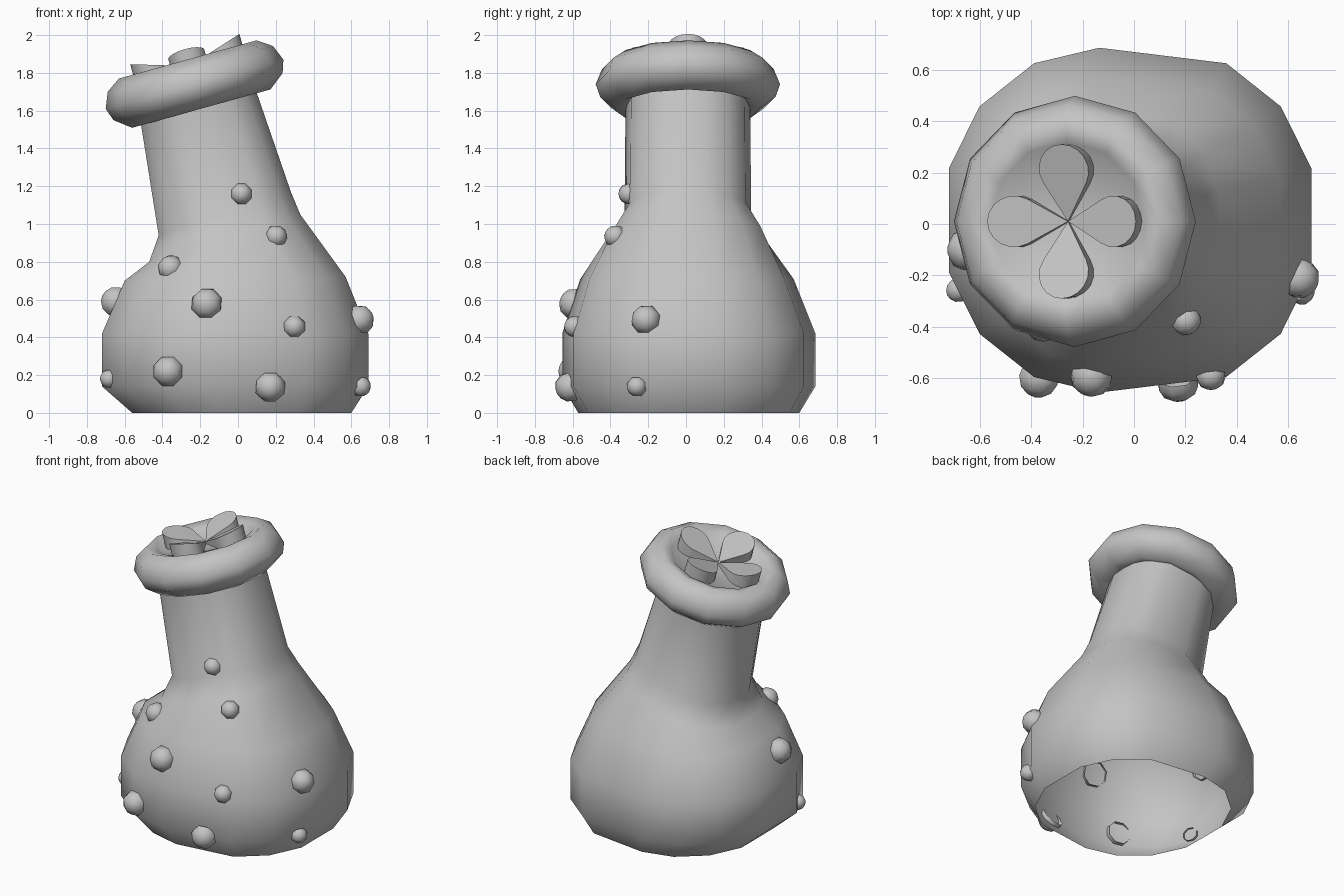
import bpy, math
from mathutils import Vector, Matrix
from mathutils.bvhtree import BVHTree

if "Cube" in bpy.data.objects:
    bpy.data.objects.remove(bpy.data.objects["Cube"])

grey = bpy.data.materials.new("plain grey")
grey.diffuse_color = (0.55, 0.55, 0.55, 1)
grey.use_nodes = True
grey.node_tree.nodes["Principled BSDF"].inputs["Base Color"].default_value = grey.diffuse_color


def make(name, verts, faces, matrix=None, angle=70):
    me = bpy.data.meshes.new(name)
    me.from_pydata([tuple(v) for v in verts], [], faces)
    if matrix:
        me.transform(matrix)
    me.materials.append(grey)
    me.update()
    ob = bpy.data.objects.new(name, me)
    bpy.context.collection.objects.link(ob)
    bpy.ops.object.select_all(action='DESELECT')
    ob.select_set(True)
    bpy.context.view_layer.objects.active = ob
    bpy.ops.object.shade_smooth_by_angle(angle=math.radians(angle))
    return ob


def loft(rings, cap=False):
    """Skin equal-length rings, listed from bottom to top."""
    n = len(rings[0])
    verts = [p for r in rings for p in r]
    faces = [(k * n + i, k * n + (i + 1) % n, (k + 1) * n + (i + 1) % n, (k + 1) * n + i)
             for k in range(len(rings) - 1) for i in range(n)]
    if cap:
        faces.append(tuple(range((len(rings) - 1) * n, len(rings) * n)))
    return verts, faces


def lathe(profile, n, phase=0.0):
    return loft([[(r * math.cos(phase + math.tau * i / n), r * math.sin(phase + math.tau * i / n), z)
                  for i in range(n)] for r, z in profile], cap=True)


# Bulb and leaning neck: an open-bottomed shell of tilted rings
section = [(1, .30), (.83, .66), (.53, .91), (-.17, 1), (-.53, .91), (-.83, .66), (-1, .30)]
section += [(x, -y) for x, y in reversed(section)]
levels = [  # left x, left z, right x, right z, centre y, half depth
    (-.56, 0, .60, 0, .015, .585),
    (-.72, .14, .69, .14, .015, .67),
    (-.72, .42, .69, .42, .015, .67),
    (-.60, .70, .57, .72, .005, .565),
    (-.47, .80, .33, 1.05, .01, .42),
    (-.42, .94, .28, 1.17, .01, .335),
    (-.525, 1.60, .08, 1.75, .01, .33),
]
rings = []
for lx, lz, rx, rz, cy, ry in levels:
    rings.append([(lx + (rx - lx) * (u + 1) / 2, cy + v * ry, lz + (rz - lz) * (u + 1) / 2)
                  for u, v in section])
body_verts, body_faces = loft(rings)
make("bulb_and_neck", body_verts, body_faces)

# Tilted rounded rim with a shallow dish
tilt = Matrix.Translation((-.23, .01, 1.74)) @ Matrix.Rotation(-math.radians(15.5), 4, 'Y')
rim_profile = [(.29, -.10), (.38, -.134), (.465, -.068), (.488, 0), (.454, .084),
               (.378, .136), (.31, .115), (.28, .085)]
make("rim", *lathe(rim_profile, 12), tilt)

# Four teardrop petals rising outward from the dish centre
outline = [(0, 0)]
for i in range(13):
    a = math.radians(-120 + 20 * i)
    outline.append((.20 + .10 * math.cos(a), .10 * math.sin(a)))
for k in range(4):
    bottom = [(x, y, .075) for x, y in outline]
    top = [(x, y, .10 + .31 * x) for x, y in outline]
    make("petal_%d" % (k + 1), *loft([bottom, top], cap=True),
         tilt @ Matrix.Rotation(k * math.pi / 2, 4, 'Z'), 40)

# Domed warts seated on the shell
tree = BVHTree.FromPolygons([Vector(v) for v in body_verts], body_faces)
dome = [(.94, -.3), (1, .1), (.78, .58), (.38, .84)]
warts = [  # x, y, z, radius
    (.02, -.32, 1.16, .058), (.19, -.36, .92, .06), (-.37, -.40, .78, .07),
    (-.16, -.57, .57, .085), (.30, -.60, .46, .06), (-.65, -.10, .59, .085),
    (.66, -.22, .50, .08), (-.37, -.60, .22, .083), (.17, -.61, .14, .083),
    (.65, -.26, .14, .055), (-.69, -.26, .18, .05),
]
for i, (x, y, z, r) in enumerate(warts):
    spot, normal, _, _ = tree.find_nearest(Vector((x, y, z)))
    verts, faces = lathe([(a * r, b * r) for a, b in dome], 8, math.pi / 8)
    base = len(verts) - 8
    faces.pop()
    verts.append((0, 0, .92 * r))
    faces += [(base + j, base + (j + 1) % 8, len(verts) - 1) for j in range(8)]
    make("wart_%d" % (i + 1), verts, faces,
         Matrix.Translation(spot) @ normal.to_track_quat('Z', 'Y').to_matrix().to_4x4())
